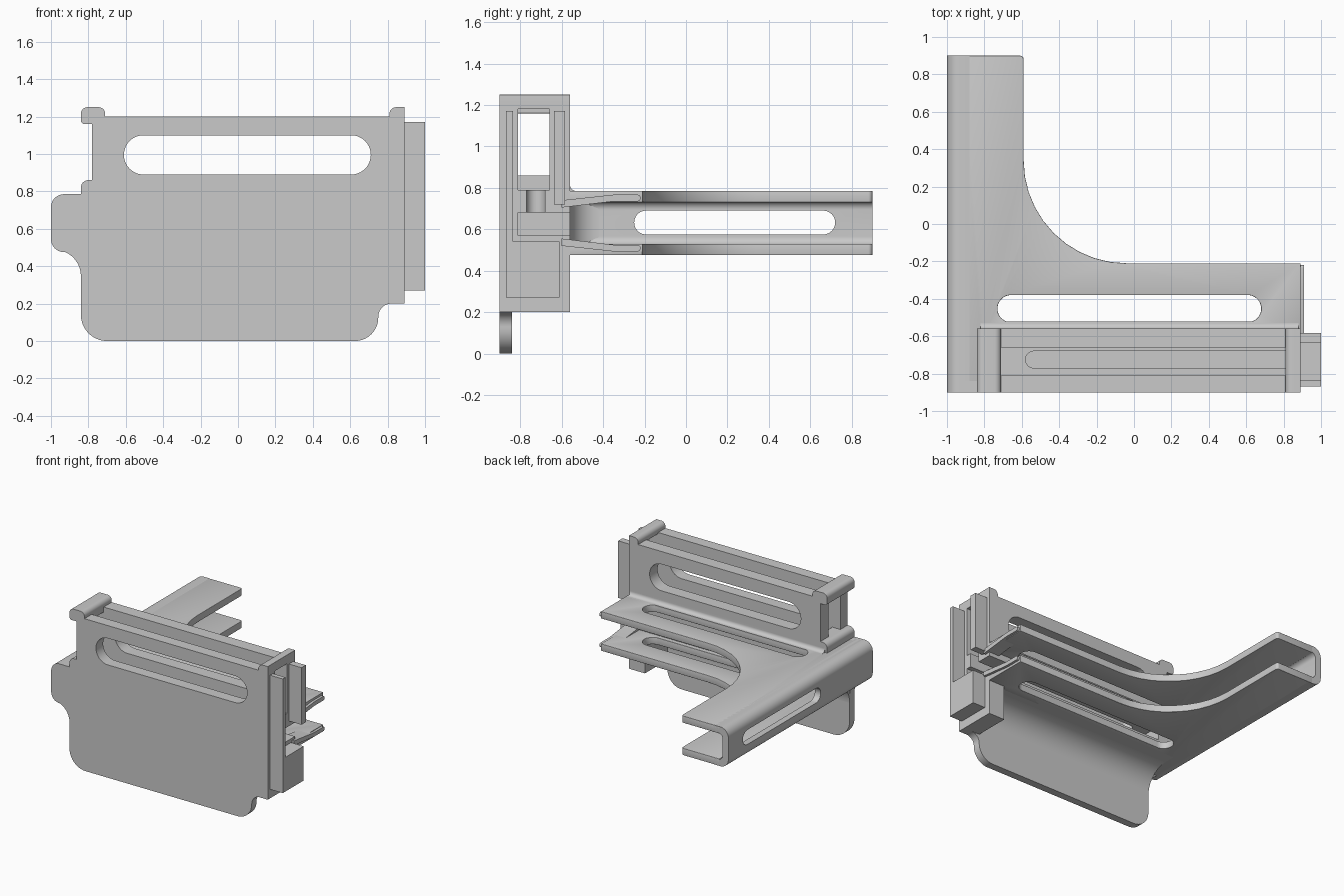
import bpy, math
from mathutils import Vector

if "Cube" in bpy.data.objects:
    bpy.data.objects.remove(bpy.data.objects["Cube"], do_unlink=True)

grey = bpy.data.materials.new("plain grey")
grey.use_nodes = True
grey.diffuse_color = (0.59, 0.59, 0.59, 1)
grey.node_tree.nodes["Principled BSDF"].inputs["Base Color"].default_value = (0.59, 0.59, 0.59, 1)


def rounded(points, steps=10):
    """Outline of (u, v[, radius]) corners with the corners turned into arcs."""
    out = []
    for i, p in enumerate(points):
        c = Vector((p[0], p[1], 0))
        if len(p) < 3:
            out.append(c)
            continue
        a = (Vector((*points[i - 1][:2], 0)) - c).normalized()
        b = (Vector((*points[(i + 1) % len(points)][:2], 0)) - c).normalized()
        half = a.angle(b) / 2
        d = p[2] / math.tan(half)
        centre = c + (a + b).normalized() * p[2] / math.sin(half)
        start, end = (c + a * d - centre).normalized(), (c + b * d - centre).normalized()
        out += [centre + start.slerp(end, k / steps).normalized() * p[2] for k in range(steps + 1)]
    return out


def prism(name, axis, lo, hi, points):
    """Extrude an outline along an axis; u, v are the other two axes in order."""
    ring = rounded(points)
    n = len(ring)
    place = {"x": lambda p, t: (t, p.x, p.y),
             "y": lambda p, t: (p.x, t, p.y),
             "z": lambda p, t: (p.x, p.y, t)}[axis]
    verts = [place(p, t) for t in (lo, hi) for p in ring]
    faces = [list(range(n))[::-1], list(range(n, 2 * n))]
    faces += [(i, (i + 1) % n, n + (i + 1) % n, n + i) for i in range(n)]
    mesh = bpy.data.meshes.new(name)
    mesh.from_pydata(verts, [], faces)
    area = sum(p.x * q.y - q.x * p.y for p, q in zip(ring, ring[1:] + ring[:1]))
    if (area < 0) != (axis == "y"):
        mesh.flip_normals()
    mesh.materials.append(grey)
    obj = bpy.data.objects.new(name, mesh)
    bpy.context.collection.objects.link(obj)
    return obj


def rect(u0, u1, v0, v1, r=None):
    corners = [(u0, v0), (u1, v0), (u1, v1), (u0, v1)]
    return [(*c, r) for c in corners] if r else corners


def bake(obj):
    graph = bpy.context.evaluated_depsgraph_get()
    mesh = bpy.data.meshes.new_from_object(obj.evaluated_get(graph))
    obj.modifiers.clear()
    obj.data = mesh


def cut(obj, *cutter_args):
    tool = prism("cutter", *cutter_args)
    mod = obj.modifiers.new("cut", "BOOLEAN")
    mod.operation, mod.solver, mod.object = "DIFFERENCE", "EXACT", tool
    bake(obj)
    bpy.data.objects.remove(tool, do_unlink=True)


def soften(obj, width):
    mod = obj.modifiers.new("soft edges", "BEVEL")
    mod.width, mod.segments = width, 3
    mod.limit_method, mod.angle_limit = "ANGLE", math.radians(50)
    bake(obj)


MID = 0.63  # mid height of the channel


def flip(points):
    return [(p[0], 2 * MID - p[1], *p[2:]) for p in points]


parts = []

# Front plate with its rounded skirt and the closed end of the channel
parts.append(prism("front_plate", "y", -0.9, -0.84, [
    (-1, 0.785, 0.08), (-1, 0.5, 0.07), (-0.84, 0.45, 0.14), (-0.84, 0, 0.14),
    (0.75, 0, 0.125), (0.75, 0.2, 0.07), (0.89, 0.2), (0.89, 0.785)]))

# Hollow upper body with the small foot at its right end
body = prism("body", "y", -0.9, -0.56, [
    (-0.84, 0.475), (-0.84, 0.86, 0.04), (-0.78, 0.86), (-0.78, 1.2),
    (0.89, 1.2), (0.89, 0.2), (0.75, 0.2), (0.75, 0.475)])
cut(body, "x", -0.71, 1.1, rect(-0.81, -0.66, 0.79, 1.3))
cut(body, "x", -1, -0.7, rect(-0.81, -0.66, 0.86, 1.3))
cut(body, "y", -1, -0.4, rect(-0.61, 0.71, 0.89, 1.1, 0.1049))
cut(body, "z", 0.62, 0.85, [(-0.58, -0.77, 0.0449), (1, -0.77), (1, -0.68), (-0.58, -0.68, 0.0449)])
cut(body, "x", -0.7, 1.1, rect(-0.81, -0.4, 0.57, 0.68))
parts.append(body)

# Rounded cross bars on top
for name, x0, x1, z0 in (("right_top_bar", -0.84, -0.71, 1.16), ("left_top_bar", 0.81, 0.89, 1.18)):
    r = 0.035
    square = 0.002 if x1 > 0 else r
    parts.append(prism(name, "y", -0.9, -0.56, [
        (x0, z0, 0.02), (x1, z0, 0.002), (x1, 1.25, square), (x0, 1.25, r)]))

# Channel web along the right side, slotted
web = prism("channel_web", "y", -0.9, 0.9, [
    (-0.88, 0.475), (-1, 0.475, 0.07), (-1, 0.785, 0.07), (-0.88, 0.785),
    (-0.88, 0.735), (-0.95, 0.735, 0.04), (-0.95, 0.525, 0.04), (-0.88, 0.525)])
cut(web, "x", -1.2, -0.8, rect(-0.25, 0.72, 0.575, 0.69, 0.0574))
parts.append(web)

# Upper and lower L-shaped flanges
for name, z0, z1 in (("upper_flange", 0.73, 0.785), ("lower_flange", 0.475, 0.53)):
    flange = prism(name, "z", z0, z1, [
        (-0.92, 0.9), (-0.59, 0.9, 0.02), (-0.59, -0.21, 0.55), (0.89, -0.21),
        (0.89, -0.6), (-0.8, -0.6), (-0.8, -0.88), (-0.92, -0.88)])
    cut(flange, "z", 0.3, 1, rect(-0.73, 0.68, -0.525, -0.38, 0.0724))
    soften(flange, 0.015)
    parts.append(flange)

# Solid corner inside the channel
parts.append(prism("channel_corner", "z", 0.5, 0.76, rect(-0.97, -0.8, -0.87, -0.56)))
parts.append(prism("corner_fillet", "z", 0.5, 0.76, [
    (-0.97, -0.58), (-0.79, -0.58), (-0.79, -0.56), (-0.95, -0.56, 0.14),
    (-0.95, -0.4), (-0.97, -0.4)]))

# Fillets where the flanges meet the plate and the body
parts.append(prism("skirt_fillet", "x", -0.84, 0.78, [
    (-0.86, 0.27), (-0.84, 0.27), (-0.84, 0.475, 0.19), (-0.63, 0.475), (-0.63, 0.49), (-0.86, 0.49)]))
parts.append(prism("wall_fillet", "x", -0.82, 0.88, [
    (-0.57, 0.83), (-0.56, 0.83), (-0.56, 0.785, 0.03), (-0.52, 0.785), (-0.52, 0.775), (-0.57, 0.775)]))

# Tapered guide lips at the left end of the flanges
lip = [(-0.6, 0.705), (-0.35, 0.735), (-0.22, 0.735, 0.014), (-0.22, 0.767, 0.014),
       (-0.35, 0.767), (-0.6, 0.74)]
parts.append(prism("upper_guide_lip", "x", 0.8, 0.91, lip))
parts.append(prism("lower_guide_lip", "x", 0.8, 0.91, flip(lip)))

# Rails and block standing out of the left end
parts.append(prism("front_rail", "x", 0.88, 1, rect(-0.87, -0.835, 0.27, 1.17)))
parts.append(prism("back_rail", "x", 0.88, 1, rect(-0.637, -0.583, 0.72, 1.17)))
parts.append(prism("lower_block", "x", 0.88, 1, rect(-0.86, -0.61, 0.27, 0.54)))

# Smooth arcs, crisp edges
bpy.ops.object.select_all(action="DESELECT")
for obj in parts:
    obj.select_set(True)
bpy.context.view_layer.objects.active = body
bpy.ops.object.shade_smooth_by_angle(angle=math.radians(30))
